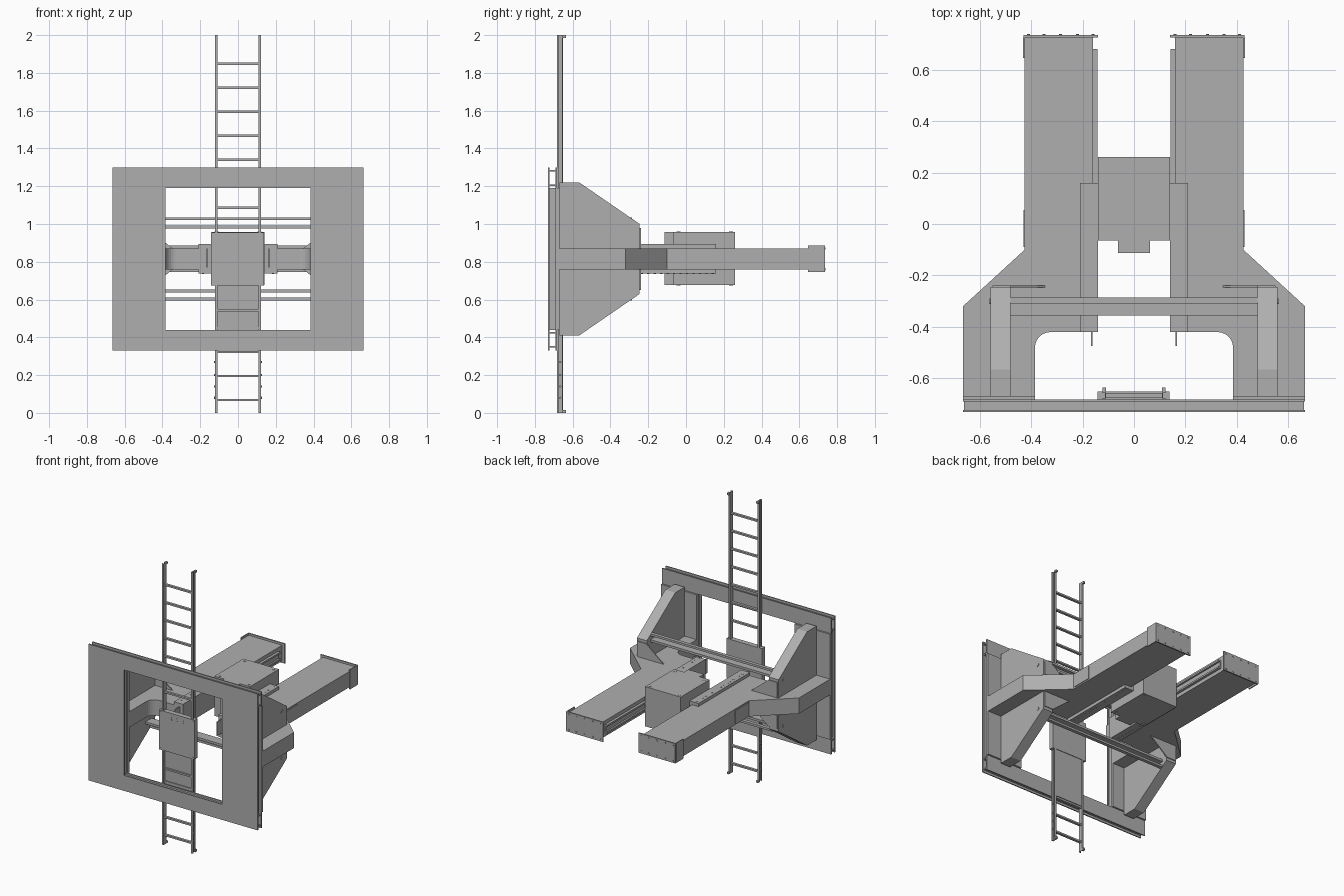
import bpy, bmesh, math
from mathutils import Vector

if "Cube" in bpy.data.objects:
    bpy.data.objects.remove(bpy.data.objects["Cube"])

steel = bpy.data.materials.new("steel grey")
steel.diffuse_color = (0.43, 0.43, 0.43, 1)
steel.use_nodes = True
steel.node_tree.nodes["Principled BSDF"].inputs["Base Color"].default_value = steel.diffuse_color


def finish(bm, name):
    bmesh.ops.recalc_face_normals(bm, faces=bm.faces)
    me = bpy.data.meshes.new(name)
    bm.to_mesh(me)
    bm.free()
    me.materials.append(steel)
    ob = bpy.data.objects.new(name, me)
    bpy.context.collection.objects.link(ob)
    return ob


def mirror(ob):
    ob.modifiers.new("mirror", 'MIRROR')
    return ob


def boxes(name, *specs):
    """Each spec is x0, x1, y0, y1, z0, z1."""
    bm = bmesh.new()
    for x0, x1, y0, y1, z0, z1 in specs:
        vs = bmesh.ops.create_cube(bm, size=1)["verts"]
        for v in vs:
            v.co = Vector(((x0 + x1) / 2 + v.co.x * (x1 - x0),
                           (y0 + y1) / 2 + v.co.y * (y1 - y0),
                           (z0 + z1) / 2 + v.co.z * (z1 - z0)))
    return finish(bm, name)


def slab(name, pts, axis, a, b, inset=0):
    """Extrude a 2D outline from a to b along an axis."""
    place = {'x': lambda u, v: (a, u, v), 'y': lambda u, v: (u, a, v),
             'z': lambda u, v: (u, v, a)}[axis]
    bm = bmesh.new()
    face = bm.faces.new([bm.verts.new(place(u, v)) for u, v in pts])
    if inset:
        ring = bmesh.ops.inset_region(bm, faces=[face], thickness=inset,
                                      use_even_offset=True, use_boundary=True)["faces"]
        bmesh.ops.delete(bm, geom=ring, context='FACES')
    face = list(bm.faces)[0]
    res = bmesh.ops.extrude_face_region(bm, geom=[face], use_keep_orig=True)
    step = Vector([(b - a) * (axis == k) for k in "xyz"])
    for v in [g for g in res["geom"] if isinstance(g, bmesh.types.BMVert)]:
        v.co += step
    return finish(bm, name)


def discs(name, centres, axis, r, depth):
    """Small bolt heads facing along an axis."""
    bm = bmesh.new()
    for c in centres:
        vs = bmesh.ops.create_cone(bm, cap_ends=True, segments=10, radius1=r,
                                   radius2=r, depth=depth)["verts"]
        for v in vs:
            p = v.co.copy()
            v.co = Vector({'x': (p.z, p.x, p.y), 'y': (p.x, p.z, p.y),
                           'z': tuple(p)}[axis]) + Vector(c)
    return finish(bm, name)


MID = 0.815  # height of the fork centreline

# Front frame: two rings of plate joined by webs
for name, y0, y1 in (("frame_front_plate", -0.73, -0.722), ("frame_back_plate", -0.69, -0.682)):
    boxes(name, (-0.665, -0.385, y0, y1, 0.33, 1.30), (0.385, 0.665, y0, y1, 0.33, 1.30),
          (-0.385, 0.385, y0, y1, 0.33, 0.44), (-0.385, 0.385, y0, y1, 1.19, 1.30))
boxes("frame_beam_webs", *[(-0.66, 0.66, -0.722, -0.69, z, z + 0.008)
                           for z in (0.345, 0.42, 1.20, 1.277)])
mirror(boxes("frame_column_webs", (0.395, 0.403, -0.722, -0.69, 0.44, 1.19),
             (0.642, 0.65, -0.722, -0.69, 0.44, 1.19)))
mirror(boxes("mounting_plate", (0.385, 0.665, -0.682, -0.67, 0.44, 1.19)))

# Forks: flanged box beams with a rounded inner corner
arc = [(0.325 + 0.06 * math.cos(t * math.pi / 12), -0.48 + 0.06 * math.sin(t * math.pi / 12))
       for t in range(7)]
fork = [(0.385, -0.67)] + arc + [(0.16, -0.42), (0.16, 0.725), (0.425, 0.725),
                                 (0.425, -0.10), (0.665, -0.32), (0.665, -0.67)]
mirror(slab("fork_top_plate", fork, 'z', 0.863, 0.871))
mirror(slab("fork_bottom_plate", fork, 'z', 0.759, 0.767))
mirror(slab("fork_body", fork, 'z', 0.767, 0.863, inset=0.006))
mirror(boxes("fork_side_plate", (0.419, 0.43, -0.09, 0.055, 0.768, 0.862)))
mirror(boxes("fork_inner_rail", (0.142, 0.16, 0.16, 0.68, 0.785, 0.797),
             (0.142, 0.16, 0.16, 0.68, 0.833, 0.845),
             (0.154, 0.166, 0.16, 0.68, 0.797, 0.833)))
mirror(boxes("fork_end_cap", (0.14, 0.43, 0.725, 0.735, 0.745, 0.885),
             (0.424, 0.431, 0.645, 0.725, 0.745, 0.885)))
mirror(discs("end_cap_bolts", [(x, 0.735, z) for z in (0.76, 0.87)
                               for x in (0.16, 0.22, 0.285, 0.35, 0.41)], 'y', 0.006, 0.006))

# Drilled strips along the inner fork edges, above and below
mirror(boxes("drilled_strip", (0.14, 0.21, -0.42, 0.16, 0.871, 0.893),
             (0.14, 0.21, -0.42, 0.16, 0.737, 0.759),
             (0.14, 0.16, -0.42, 0.16, 0.759, 0.871)))
mirror(discs("strip_bolts", [(0.186, -0.405 + 0.0342 * i, z) for i in range(17)
                             for z in (0.893, 0.737)], 'z', 0.006, 0.003))
mirror(boxes("strip_tab", (0.162, 0.168, -0.475, -0.42, 0.77, 0.87)))

# Gusset towers: side plates with a closed flange between them
gusset = [(-0.67, 1.22), (-0.565, 1.22), (-0.245, 1.0),
          (-0.245, 0.63), (-0.565, 0.41), (-0.67, 0.41)]
mirror(slab("gusset_inner_plate", gusset, 'x', 0.48, 0.488))
mirror(slab("gusset_outer_plate", gusset, 'x', 0.55, 0.558))
mirror(slab("gusset_body", gusset, 'x', 0.488, 0.55, inset=0.006))
mirror(discs("gusset_pins", [(x, -0.30, z) for x in (0.48, 0.558) for z in (0.98, 0.65)],
             'x', 0.012, 0.006))
for name, s in (("upper_fin", 1), ("lower_fin", -1)):
    mirror(slab(name, [(0.345, MID + s * 0.055), (0.55, MID + s * 0.055),
                       (0.55, MID + s * 0.165), (0.48, MID + s * 0.165),
                       (0.37, MID + s * 0.075)], 'y', -0.247, -0.239))

# Cross bars between the towers
for name, s in (("upper_cross_bars", 1), ("lower_cross_bars", -1)):
    zs = [sorted((MID + s * a, MID + s * b)) for a, b in ((0.205, 0.22), (0.162, 0.178))]
    boxes(name, (-0.48, 0.48, -0.31, -0.285, *zs[0]), (-0.48, 0.48, -0.355, -0.285, *zs[1]))

# Central drive box with cover bolts
boxes("drive_box", (-0.14, 0.14, -0.065, 0.26, 0.676, 0.958),
      (-0.062, 0.062, -0.113, -0.065, 0.676, 0.958))
discs("drive_box_bolts", [(x, y, z) for x in (-0.114, 0.114) for y in (-0.04, 0.238)
                          for z in (0.958, 0.676)], 'z', 0.01, 0.004)

# Ladder: channel rails, rungs and end tabs
mirror(boxes("ladder_rail", (0.108, 0.112, -0.682, -0.65, 0, 2),
             (0.112, 0.122, -0.682, -0.676, 0, 2), (0.112, 0.122, -0.656, -0.65, 0, 2),
             (0.108, 0.122, -0.65, -0.635, 1.985, 2), (0.108, 0.122, -0.65, -0.635, 0, 0.015)))
boxes("ladder_rungs", *[(-0.109, 0.109, -0.675, -0.657, z - 0.006, z + 0.006)
                        for z in [0.068 + 0.1272 * i for i in range(15)]
                        if not 0.57 < z < 0.96])
mirror(discs("ladder_rail_bolts", [(0.122, -0.666, z) for z in (0.08, 0.14, 0.2, 0.27)],
             'x', 0.006, 0.008))

# Ladder cover box and lower panel
boxes("ladder_cover", (-0.142, 0.137, -0.686, -0.65, 0.675, 0.955))
boxes("ladder_panel", (-0.11, 0.11, -0.668, -0.654, 0.33, 0.675),
      (-0.11, 0.11, -0.68, -0.668, 0.538, 0.55))
discs("cover_bolts", [(x, -0.686, z) for x in (-0.13, 0.125) for z in (0.685, 0.945)]
      + [(x, -0.686, z) for x in (-0.045, 0, 0.045) for z in (0.91, 0.925)], 'y', 0.005, 0.004)
